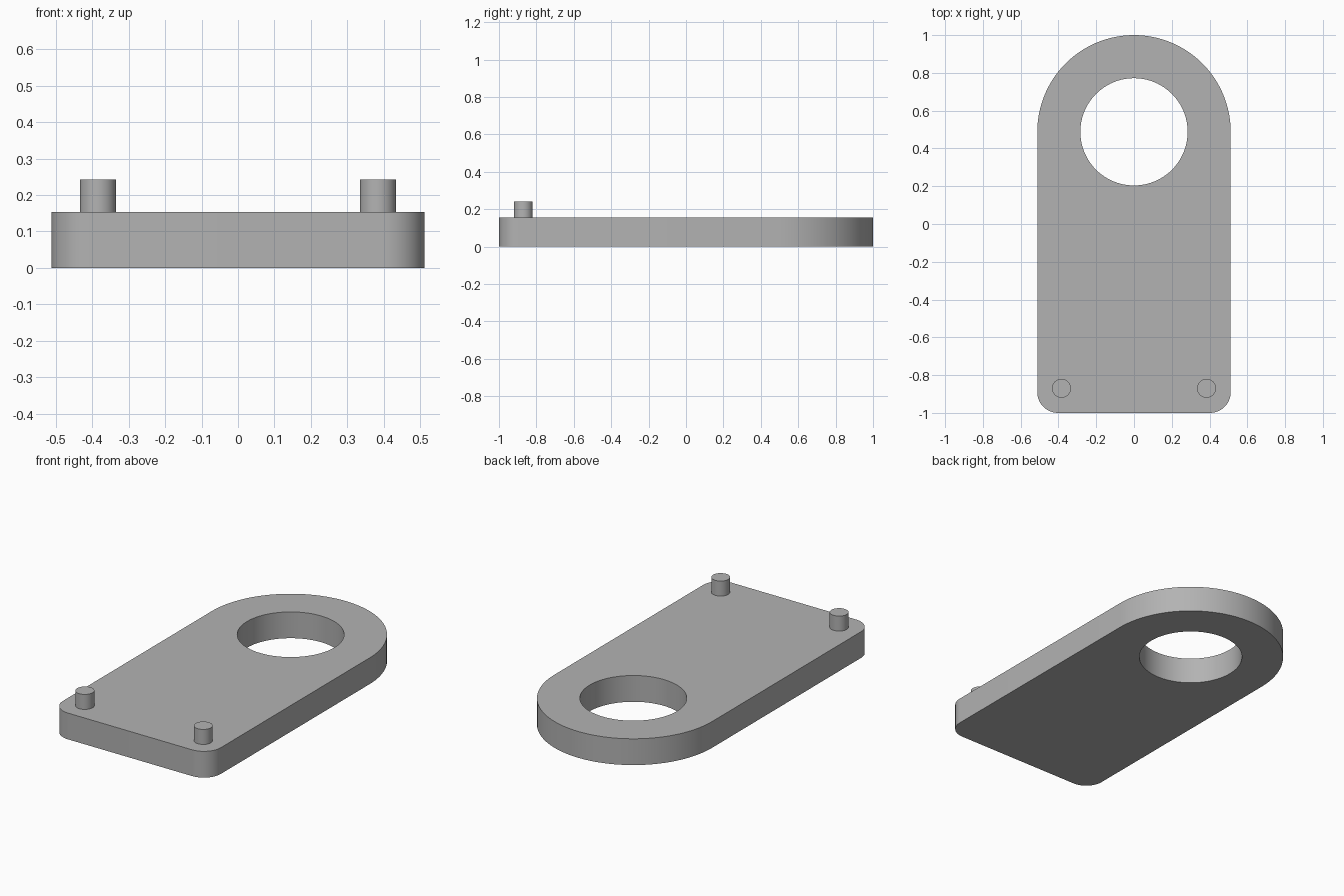
import bpy, bmesh
from math import sin, cos, pi, radians

HALF_WIDTH, ARC_Y, THICK = 0.512, 0.488, 0.154
CORNER, HOLE_R = 0.11, 0.284
PEG_X, PEG_Y, PEG_R, PEG_TOP = 0.384, -0.87, 0.05, 0.242

cube = bpy.data.objects.get("Cube")
if cube:
    bpy.data.objects.remove(cube, do_unlink=True)

grey = bpy.data.materials.new("plain_grey")
grey.use_nodes = True
colour = (0.45, 0.45, 0.45, 1)
grey.diffuse_color = colour
grey.node_tree.nodes["Principled BSDF"].inputs["Base Color"].default_value = colour


def arc(cx, cy, r, start, end, steps):
    """Points along an arc, angles in degrees."""
    angles = [radians(start + (end - start) * i / steps) for i in range(steps + 1)]
    return [(cx + r * cos(a), cy + r * sin(a)) for a in angles]


def prism(name, outline, z0, z1):
    """Extrude a closed outline upward from z0 to z1."""
    bm = bmesh.new()
    face = bm.faces.new([bm.verts.new((x, y, z0)) for x, y in outline])
    top = bmesh.ops.extrude_face_region(bm, geom=[face])["geom"]
    verts = [v for v in top if isinstance(v, bmesh.types.BMVert)]
    bmesh.ops.translate(bm, verts=verts, vec=(0, 0, z1 - z0))
    bmesh.ops.recalc_face_normals(bm, faces=bm.faces)
    mesh = bpy.data.meshes.new(name)
    bm.to_mesh(mesh)
    bm.free()
    mesh.materials.append(grey)
    obj = bpy.data.objects.new(name, mesh)
    bpy.context.collection.objects.link(obj)
    return obj


def activate(obj):
    bpy.ops.object.select_all(action="DESELECT")
    obj.select_set(True)
    bpy.context.view_layer.objects.active = obj


# Plate: round back end, small rounded front corners
inset = HALF_WIDTH - CORNER
outline = (arc(0, ARC_Y, HALF_WIDTH, 0, 180, 64)
           + arc(-inset, CORNER - 1, CORNER, 180, 270, 16)
           + arc(inset, CORNER - 1, CORNER, 270, 360, 16))
plate = prism("plate", outline, 0, THICK)

# Large through hole
cutter = prism("hole_cutter", arc(0, ARC_Y, HOLE_R, 0, 360, 96)[:-1], -0.1, THICK + 0.1)
cutter.hide_render = True
cut = plate.modifiers.new("hole", "BOOLEAN")
cut.operation = "DIFFERENCE"
cut.solver = "EXACT"
cut.object = cutter
activate(plate)
bpy.ops.object.modifier_apply(modifier=cut.name)
bpy.data.objects.remove(cutter, do_unlink=True)

# Locating pegs near the front corners
parts = [plate]
for side, sign in (("left", 1), ("right", -1)):
    ring = arc(sign * PEG_X, PEG_Y, PEG_R, 0, 360, 48)[:-1]
    parts.append(prism(side + "_peg", ring, THICK - 0.02, PEG_TOP))

for part in parts:
    activate(part)
    bpy.ops.object.shade_smooth_by_angle(angle=radians(30))
